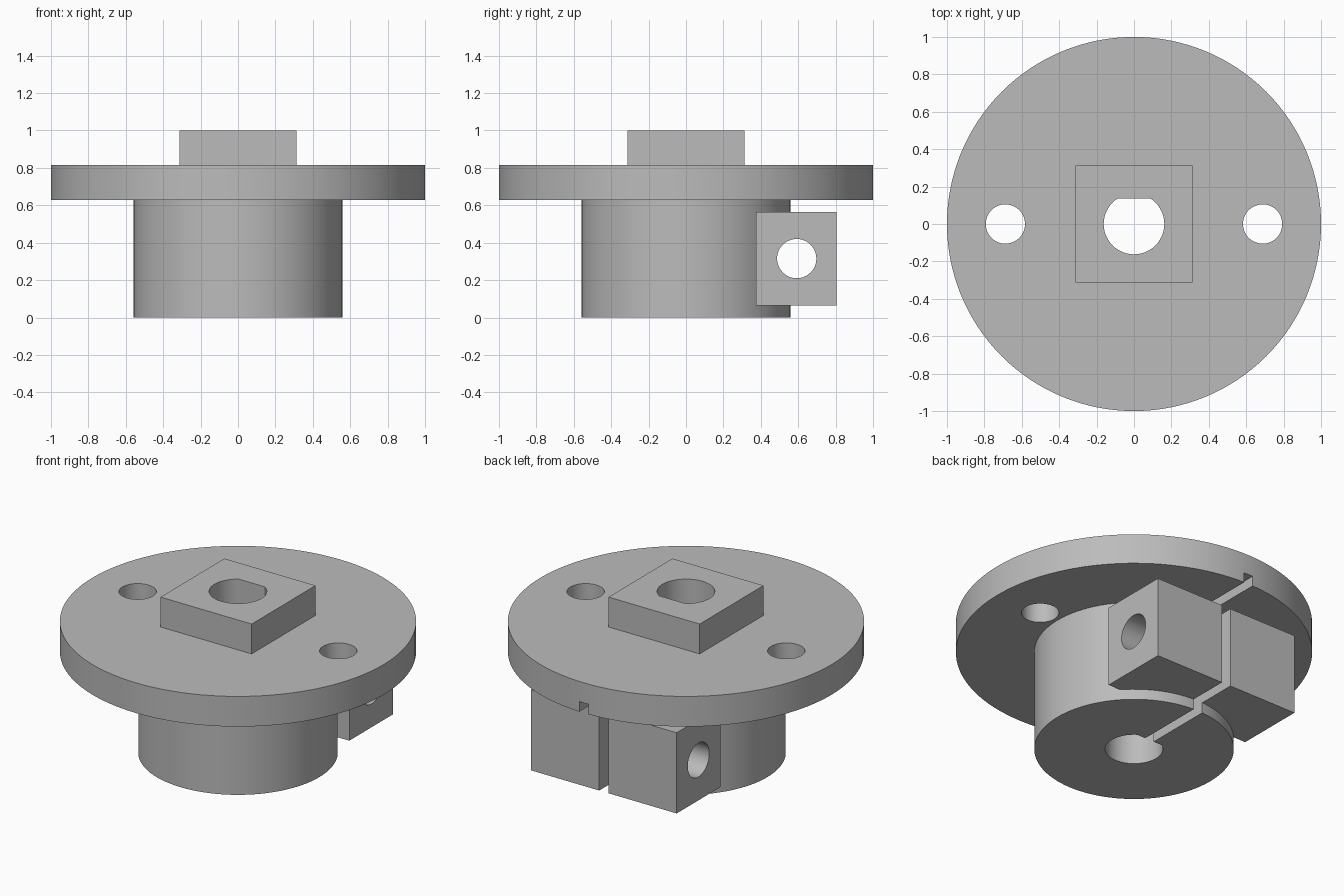
import bpy, math

if "Cube" in bpy.data.objects:
    bpy.data.objects.remove(bpy.data.objects["Cube"])

grey = bpy.data.materials.new("plain_grey")
grey.diffuse_color = (0.5, 0.5, 0.5, 1)
grey.use_nodes = True
grey.node_tree.nodes["Principled BSDF"].inputs["Base Color"].default_value = grey.diffuse_color


def cylinder(name, r, z0, z1, x=0.0, sides=96):
    bpy.ops.mesh.primitive_cylinder_add(vertices=sides, radius=r, depth=z1 - z0,
                                        location=(x, 0, (z0 + z1) / 2))
    ob = bpy.context.object
    ob.name = name
    return ob


def box(name, x0, x1, y0, y1, z0, z1):
    bpy.ops.mesh.primitive_cube_add(
        size=1, location=((x0 + x1) / 2, (y0 + y1) / 2, (z0 + z1) / 2))
    ob = bpy.context.object
    ob.name = name
    ob.scale = (x1 - x0, y1 - y0, z1 - z0)
    bpy.ops.object.transform_apply(location=True, rotation=False, scale=True)
    return ob


def combine(target, tool, operation):
    """Apply a boolean and remove the tool object."""
    mod = target.modifiers.new(operation.lower(), 'BOOLEAN')
    mod.operation, mod.object, mod.solver = operation, tool, 'EXACT'
    bpy.context.view_layer.objects.active = target
    bpy.ops.object.modifier_apply(modifier=mod.name)
    bpy.data.objects.remove(tool)


# Solid body: flange, hub, square spigot and clamp block
body = cylinder("flanged_clamp_hub", 1.0, 0.628, 0.815, sides=128)
combine(body, cylinder("hub", 0.56, 0.0, 0.72), 'UNION')
combine(body, box("spigot", -0.3125, 0.3125, -0.3125, 0.3125, 0.72, 1.0), 'UNION')
combine(body, box("clamp_block", -0.5, 0.5, 0.375, 0.805, 0.065, 0.565), 'UNION')

# D-shaped shaft bore
bore = cylinder("bore", 0.162, -0.1, 1.1, sides=64)
combine(bore, box("flat", -0.3, 0.3, 0.135, 0.4, -0.2, 1.2), 'DIFFERENCE')
combine(body, bore, 'DIFFERENCE')

# Flange holes
for x in (-0.6875, 0.6875):
    combine(body, cylinder("flange_hole", 0.105, 0.5, 1.1, x, 48), 'DIFFERENCE')

# Clamping slot, shallow where it crosses the flange
combine(body, box("slot", -0.031, 0.031, 0.0, 1.1, -0.1, 0.69), 'DIFFERENCE')

# Clamp screw hole across both lugs
screw = cylinder("screw_hole", 0.105, -0.8, 0.8, sides=48)
screw.rotation_euler = (0, math.pi / 2, 0)
screw.location = (0, 0.592, 0.315)
bpy.context.view_layer.update()
combine(body, screw, 'DIFFERENCE')

# Single colour, smooth curves with sharp edges
body.data.materials.clear()
body.data.materials.append(grey)
for p in body.data.polygons:
    p.material_index = 0
bpy.ops.object.select_all(action='DESELECT')
body.select_set(True)
bpy.context.view_layer.objects.active = body
bpy.ops.object.shade_smooth_by_angle(angle=math.radians(30))
